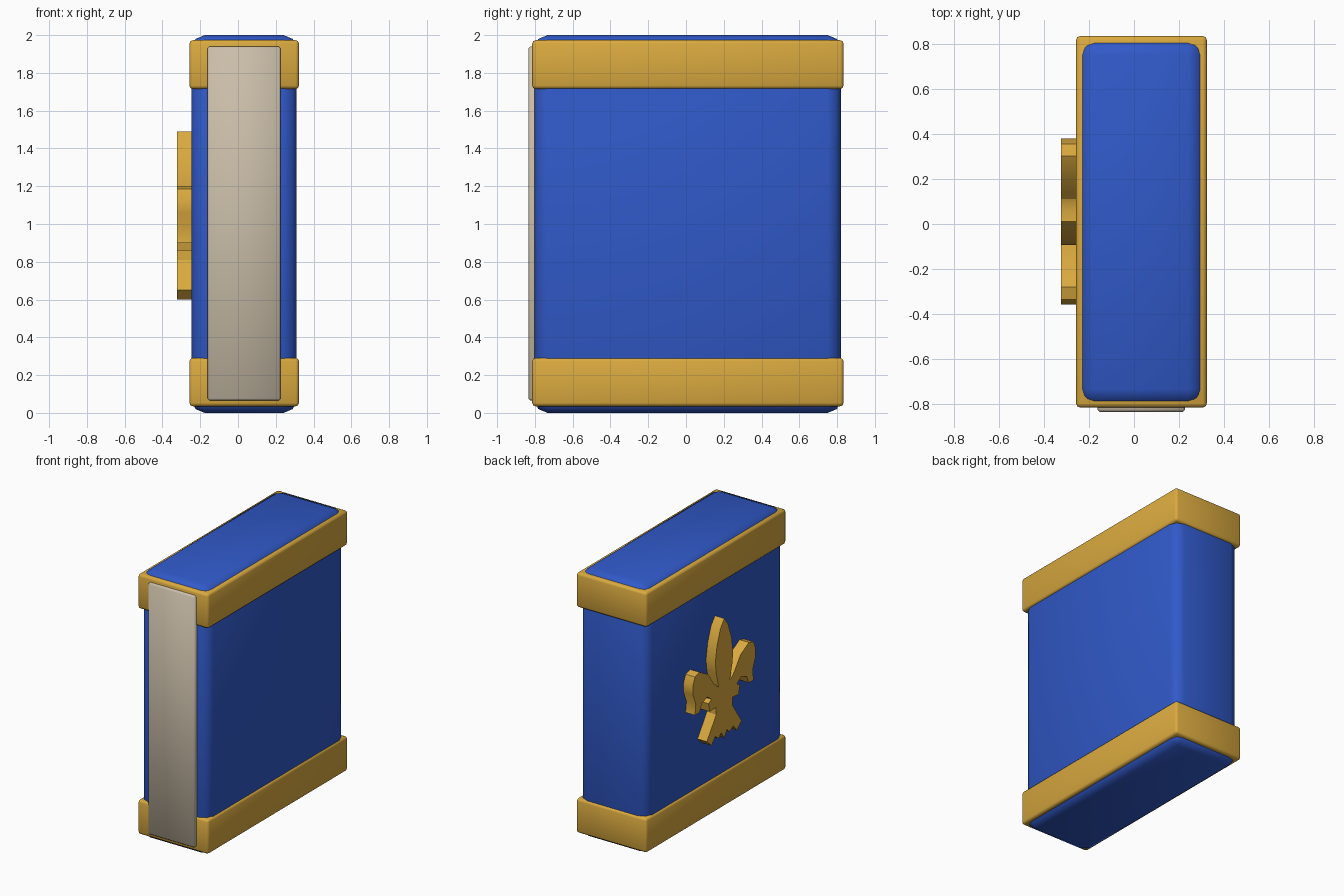
import bpy, bmesh, math

if "Cube" in bpy.data.objects:
    bpy.data.objects.remove(bpy.data.objects["Cube"])


def material(name, rgb):
    m = bpy.data.materials.new(name)
    m.diffuse_color = (*rgb, 1)
    m.use_nodes = True
    m.node_tree.nodes["Principled BSDF"].inputs["Base Color"].default_value = m.diffuse_color
    return m


BLUE = material("royal blue", (0.03, 0.10, 0.58))
GOLD = material("gold", (0.70, 0.40, 0.05))
CREAM = material("cream", (0.60, 0.52, 0.40))


def finish(name, bm, mat, smooth):
    bmesh.ops.recalc_face_normals(bm, faces=bm.faces)
    mesh = bpy.data.meshes.new(name)
    bm.to_mesh(mesh)
    bm.free()
    mesh.materials.append(mat)
    ob = bpy.data.objects.new(name, mesh)
    bpy.context.collection.objects.link(ob)
    bpy.ops.object.select_all(action='DESELECT')
    ob.select_set(True)
    bpy.context.view_layer.objects.active = ob
    bpy.ops.object.shade_smooth_by_angle(angle=math.radians(smooth))
    return ob


def box(name, lo, hi, bevel, segments, mat, smooth=50):
    bm = bmesh.new()
    bmesh.ops.create_cube(bm, size=1)
    for v in bm.verts:
        for i in range(3):
            v.co[i] = hi[i] if v.co[i] > 0 else lo[i]
    bmesh.ops.bevel(bm, geom=bm.edges[:], offset=bevel, segments=segments,
                    profile=0.5, affect='EDGES')
    return finish(name, bm, mat, smooth)


# Thick softly bevelled block
box("body", (-0.246, -0.803, 0), (0.311, 0.82, 2), 0.07, 2, BLUE)

# Bands wrapped around the top and bottom
for name, z0, z1 in (("lower_band", 0.035, 0.291), ("upper_band", 1.715, 1.973)):
    box(name, (-0.257, -0.814, z0), (0.323, 0.834, z1), 0.018, 2, GOLD)

# Pale panel on the front edge
box("front_panel", (-0.161, -0.834, 0.066), (0.226, -0.78, 1.94), 0.01, 1, CREAM)

# Raised lily ornament: half outline (offset from middle, height), mirrored
half = [(0.045, 1.43), (0.085, 1.32), (0.105, 1.2), (0.095, 1.12), (0.065, 1.0),
        (0.12, 1.05), (0.19, 1.145), (0.29, 1.2), (0.345, 1.185), (0.368, 1.13),
        (0.368, 1.06), (0.335, 0.98), (0.345, 0.9), (0.29, 0.9), (0.265, 0.955),
        (0.2, 0.98), (0.15, 0.945), (0.185, 0.925), (0.17, 0.86), (0.095, 0.865),
        (0.095, 0.81), (0.135, 0.75), (0.205, 0.65), (0.15, 0.6), (0.105, 0.65),
        (0.065, 0.62), (0.035, 0.65)]
outline = [(0, 1.49)] + half + [(0, 0.6)] + [(-a, z) for a, z in reversed(half)]
bm = bmesh.new()
face = bm.faces.new([bm.verts.new((-0.323, 0.011 + a, z)) for a, z in outline])
ext = bmesh.ops.extrude_face_region(bm, geom=[face])
for v in ext["geom"]:
    if isinstance(v, bmesh.types.BMVert):
        v.co.x = -0.235
if face.is_valid is False or len([f for f in bm.faces if len(f.verts) > 4]) < 2:
    bm.faces.new([v for v in bm.verts if v.co.x < -0.3])
finish("lily_ornament", bm, GOLD, 30)
